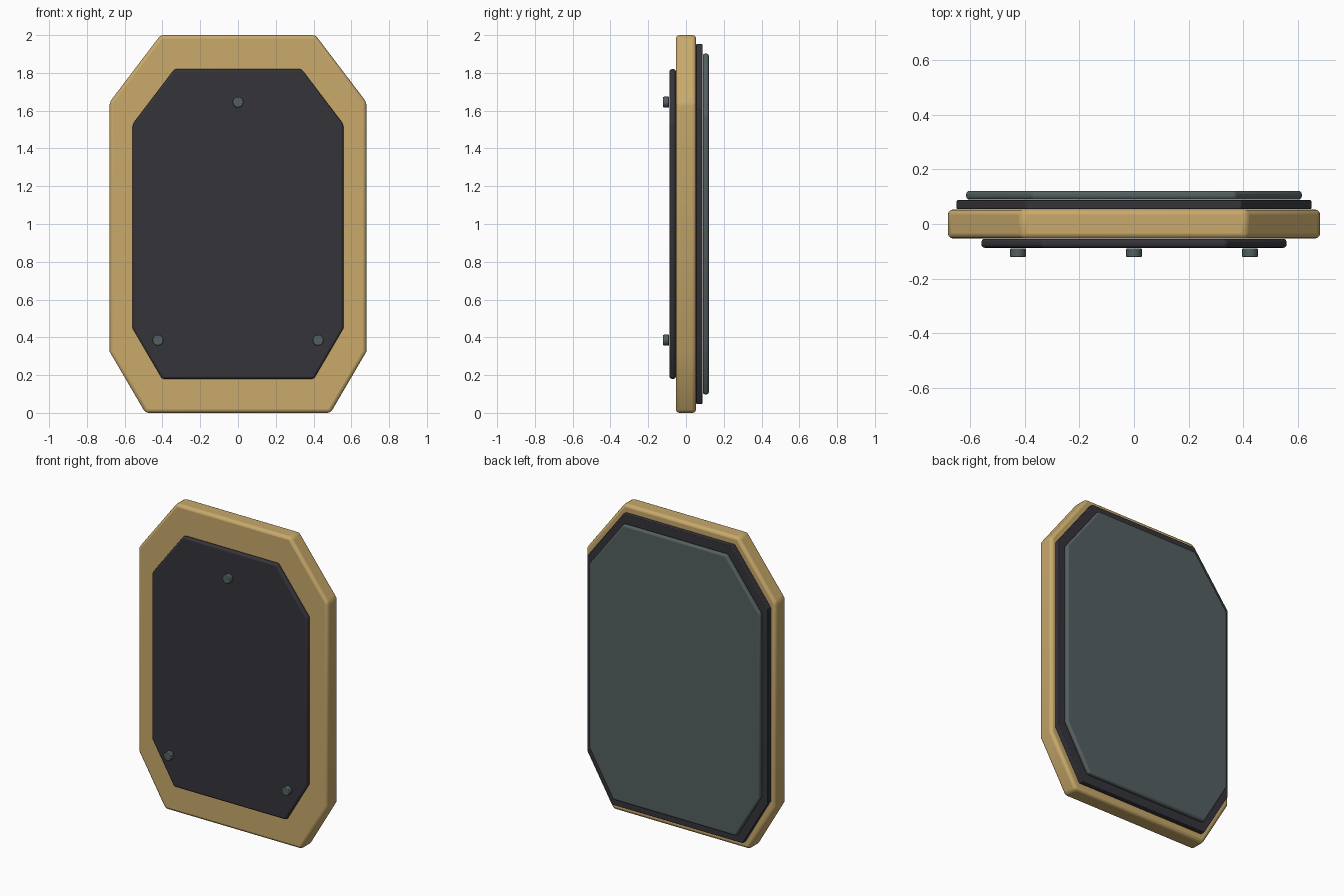
import bpy
import math

if "Cube" in bpy.data.objects:
    bpy.data.objects.remove(bpy.data.objects["Cube"])


def material(name, rgb):
    m = bpy.data.materials.new(name)
    m.diffuse_color = (*rgb, 1)
    m.use_nodes = True
    m.node_tree.nodes["Principled BSDF"].inputs["Base Color"].default_value = m.diffuse_color
    return m


tan = material("tan", (0.58, 0.40, 0.148))
black = material("charcoal", (0.036, 0.034, 0.042))
grey = material("slate grey", (0.088, 0.115, 0.118))

# right half of the eight-sided outline, relative to the panel centre (x, z)
HALF = [(0.49, -1.0), (0.68, -0.675), (0.68, 0.645), (0.41, 1.0)]
OUTLINE = HALF + [(-x, z) for x, z in reversed(HALF)]


def finish(obj, mat, bevel, segments):
    """Colour, round the edges and smooth them."""
    obj.data.materials.append(mat)
    mod = obj.modifiers.new("rounded edges", 'BEVEL')
    mod.width = bevel
    mod.segments = segments
    mod.limit_method = 'ANGLE'
    mod.angle_limit = math.radians(32)
    bpy.ops.object.select_all(action='DESELECT')
    obj.select_set(True)
    bpy.context.view_layer.objects.active = obj
    bpy.ops.object.shade_smooth_by_angle(angle=math.radians(35))


def plate(name, scale, y0, y1, mat, bevel):
    """Slab with the shared outline between two depths."""
    n = len(OUTLINE)
    verts = [(x * scale, y, 1 + z * scale) for y in (y0, y1) for x, z in OUTLINE]
    faces = [tuple(range(n)), tuple(reversed(range(n, 2 * n)))]
    faces += [(i, i + n, (i + 1) % n + n, (i + 1) % n) for i in range(n)]
    mesh = bpy.data.meshes.new(name)
    mesh.from_pydata(verts, [], faces)
    obj = bpy.data.objects.new(name, mesh)
    bpy.context.collection.objects.link(obj)
    finish(obj, mat, bevel, 3)


# stacked slabs from front to back
plate("front_plate", 0.82, -0.087, -0.054, black, 0.012)
plate("main_board", 1.0, -0.053, 0.053, tan, 0.018)
plate("back_gasket", 0.953, 0.054, 0.087, black, 0.004)
plate("back_cover", 0.902, 0.089, 0.121, grey, 0.012)

# three studs on the front plate
for i, (x, z) in enumerate([(0, 1.645), (-0.424, 0.385), (0.424, 0.385)]):
    bpy.ops.mesh.primitive_cylinder_add(
        vertices=12, radius=0.029, depth=0.032,
        location=(x, -0.105, z), rotation=(math.pi / 2, 0, 0))
    stud = bpy.context.object
    stud.name = f"stud_{i + 1}"
    finish(stud, grey, 0.004, 2)
